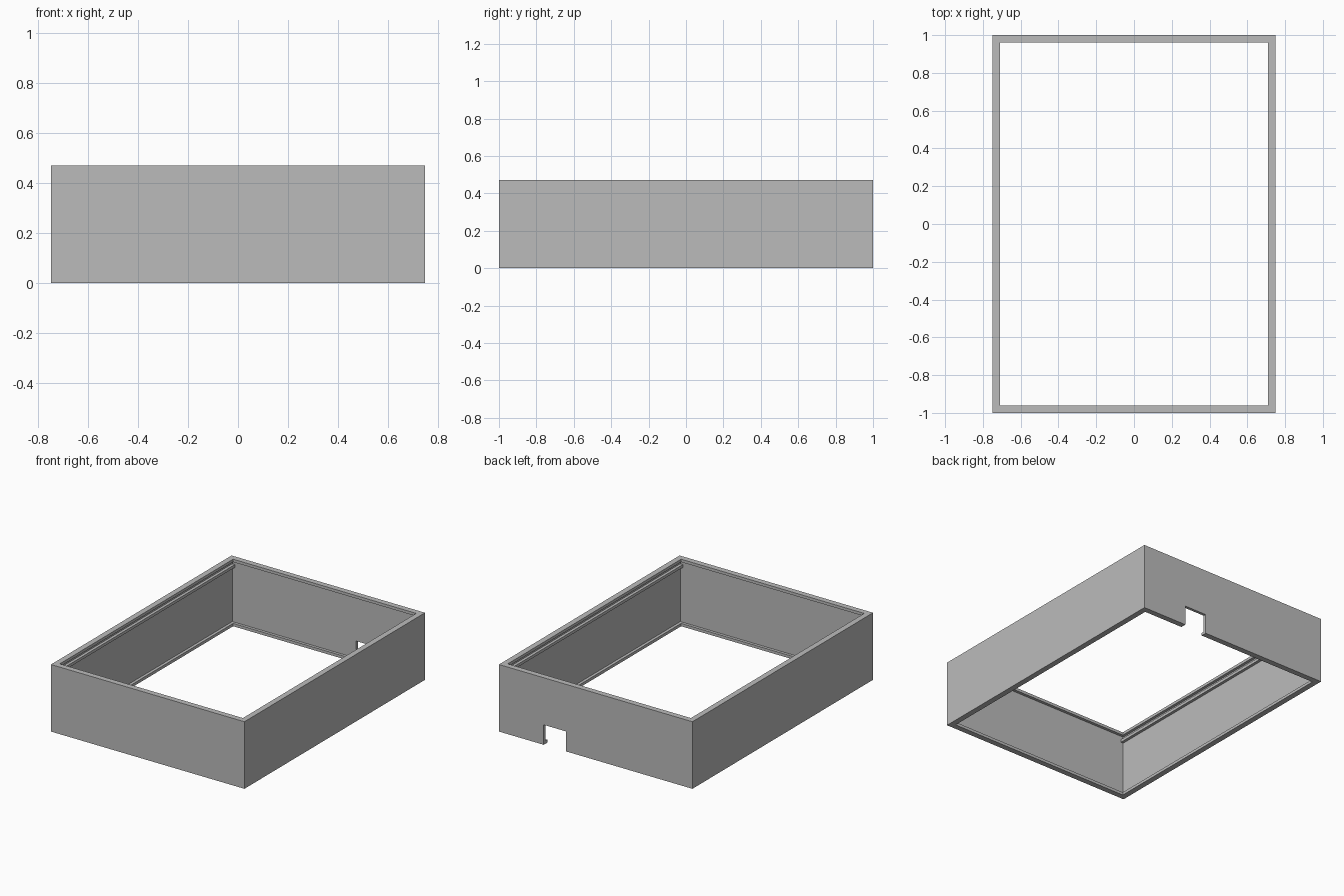
import bpy, bmesh

if "Cube" in bpy.data.objects:
    bpy.data.objects.remove(bpy.data.objects["Cube"])

W, L, H = 1.5, 2.0, 0.47

grey = bpy.data.materials.new("plain_grey")
grey.diffuse_color = (0.5, 0.5, 0.5, 1)
grey.use_nodes = True
grey.node_tree.nodes["Principled BSDF"].inputs["Base Color"].default_value = grey.diffuse_color


def make_object(name, bm):
    bmesh.ops.recalc_face_normals(bm, faces=bm.faces)
    mesh = bpy.data.meshes.new(name)
    bm.to_mesh(mesh)
    bm.free()
    mesh.materials.append(grey)
    obj = bpy.data.objects.new(name, mesh)
    bpy.context.collection.objects.link(obj)
    return obj


def box(name, x0, x1, y0, y1, z0, z1):
    bm = bmesh.new()
    bmesh.ops.create_cube(bm, size=1)
    for v in bm.verts:
        v.co = ((x0 + x1) / 2 + v.co.x * (x1 - x0),
                (y0 + y1) / 2 + v.co.y * (y1 - y0),
                (z0 + z1) / 2 + v.co.z * (z1 - z0))
    return make_object(name, bm)


def swept_frame(name, profile):
    """Sweep a closed (inset, height) wall section around the rectangle."""
    bm = bmesh.new()
    rings = []
    for inset, z in profile:
        x, y = W / 2 - inset, L / 2 - inset
        rings.append([bm.verts.new((sx * x, sy * y, z))
                      for sx, sy in ((-1, -1), (1, -1), (1, 1), (-1, 1))])
    for i, a in enumerate(rings):
        b = rings[(i + 1) % len(rings)]
        for k in range(4):
            n = (k + 1) % 4
            bm.faces.new((a[k], a[n], b[n], b[k]))
    return make_object(name, bm)


# Open box wall with a small inward lip at the top and bottom
lip, wall, lip_h = 0.04, 0.02, 0.02
frame = swept_frame("box_frame", [
    (0, 0), (0, H), (lip, H), (lip, H - lip_h),
    (wall, H - lip_h), (wall, lip_h), (lip, lip_h), (lip, 0)])

# Notch at the bottom of the back wall
cutter = box("notch_cutter", 0.23, 0.403, 0.9, 1.1, -0.1, 0.14)
cutter.hide_render = True
cutter.hide_viewport = True
cut = frame.modifiers.new("notch", 'BOOLEAN')
cut.operation = 'DIFFERENCE'
cut.solver = 'EXACT'
cut.object = cutter

# Rails under the top lip form a slot along each long side
for side, name in ((-1, "left_rail"), (1, "right_rail")):
    xs = sorted((side * (W / 2 - lip), side * (W / 2 - wall + 0.005)))
    box(name, xs[0], xs[1], -L / 2 + wall, L / 2 - wall, 0.405, 0.425)
